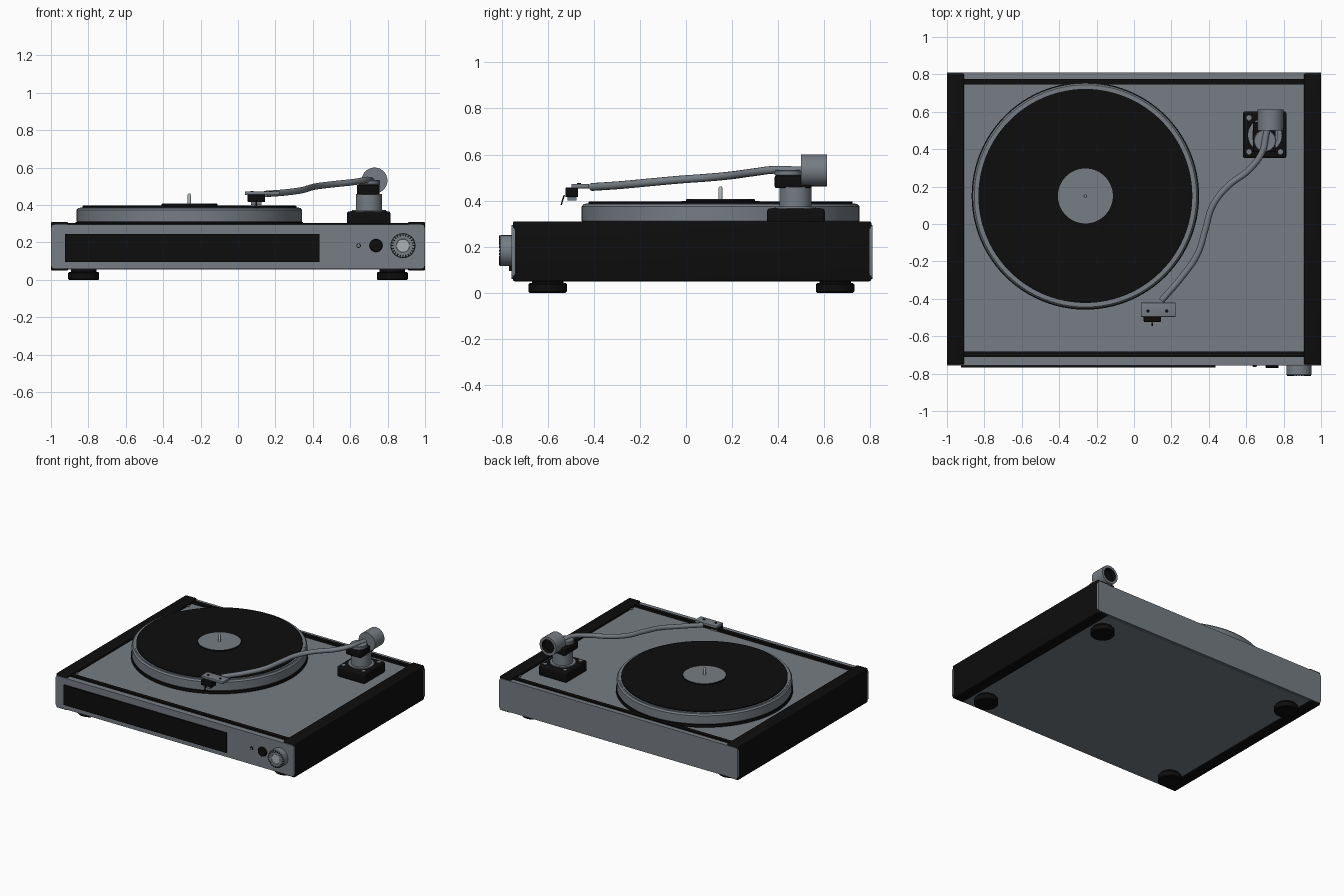
import bpy, bmesh, math
from mathutils import Matrix, Vector

if "Cube" in bpy.data.objects:
    bpy.data.objects.remove(bpy.data.objects["Cube"])


def material(name, rgb):
    m = bpy.data.materials.new(name)
    m.diffuse_color = (*rgb, 1)
    m.use_nodes = True
    m.node_tree.nodes["Principled BSDF"].inputs["Base Color"].default_value = m.diffuse_color
    return m


GREY = material("satin grey", (0.18, 0.205, 0.23))
BLACK = material("black", (0.004, 0.004, 0.004))
SILVER = material("light silver", (0.42, 0.45, 0.47))


def finish(bm, name, mats):
    bmesh.ops.recalc_face_normals(bm, faces=bm.faces)
    me = bpy.data.meshes.new(name)
    bm.to_mesh(me)
    bm.free()
    ob = bpy.data.objects.new(name, me)
    bpy.context.collection.objects.link(ob)
    for m in mats:
        me.materials.append(m)
    bpy.context.view_layer.objects.active = ob
    ob.select_set(True)
    bpy.ops.object.shade_smooth_by_angle(angle=math.radians(35))
    ob.select_set(False)
    return ob


def box(name, x, y, z, mat, bevel=0.0, rot=None):
    """Box given by its (min, max) ranges."""
    bm = bmesh.new()
    bmesh.ops.create_cube(bm, size=1)
    bmesh.ops.scale(bm, vec=(x[1] - x[0], y[1] - y[0], z[1] - z[0]), verts=bm.verts)
    if bevel:
        bmesh.ops.bevel(bm, geom=bm.edges[:], offset=bevel, segments=3, profile=0.5, affect='EDGES')
    if rot:
        bmesh.ops.transform(bm, matrix=rot, verts=bm.verts)
    bmesh.ops.translate(bm, vec=(sum(x) / 2, sum(y) / 2, sum(z) / 2), verts=bm.verts)
    return finish(bm, name, [mat])


def lathe(name, profile, loc, mats, segs=48, axis='Z', rule=None):
    """Spin (radius, height) points; rule(i) picks the material of band i."""
    bm = bmesh.new()
    rings = []
    for r, h in profile:
        if r == 0:
            rings.append([bm.verts.new((0, 0, h))] * segs)
        else:
            rings.append([bm.verts.new((r * math.cos(2 * math.pi * k / segs),
                                        r * math.sin(2 * math.pi * k / segs), h)) for k in range(segs)])
    for i, (a, b) in enumerate(zip(rings, rings[1:])):
        for k in range(segs):
            n = (k + 1) % segs
            f = bm.faces.new(list(dict.fromkeys((a[k], a[n], b[n], b[k]))))
            f.material_index = rule(i) if rule else 0
    turn = {'Z': Matrix(), 'FRONT': Matrix.Rotation(math.pi / 2, 4, 'X'),
            'BACK': Matrix.Rotation(-math.pi / 2, 4, 'X')}[axis]
    bmesh.ops.transform(bm, matrix=Matrix.Translation(loc) @ turn, verts=bm.verts)
    return finish(bm, name, mats)


def disc(name, r, h, loc, mat, segs=32, axis='Z', b=0.0):
    pts = [(0, 0), (r - b, 0), (r, b), (r, h - b), (r - b, h), (0, h)] if b else [(0, 0), (r, 0), (r, h), (0, h)]
    return lathe(name, pts, loc, [mat], segs, axis)


# Plinth: grey core, black side rails, grey front and back panels
box("plinth_core", (-0.92, 0.92), (-0.745, 0.795), (0.055, 0.288), GREY)
for s, n in ((-1, "left"), (1, "right")):
    box(n + "_rail", sorted((s * 0.908, s)), (-0.751, 0.804), (0.05, 0.31), BLACK, 0.008)
for n, y in (("front", (-0.757, -0.715)), ("back", (0.772, 0.81))):
    bm = bmesh.new()
    pts = []
    for cx, cz, a0 in ((0.98, 0.275, 0), (-0.98, 0.275, 90), (-0.98, 0.08, 180), (0.98, 0.08, 270)):
        for a in (0, 30, 60, 90):
            t = math.radians(a0 + a)
            pts.append((cx + 0.02 * math.cos(t), cz + 0.02 * math.sin(t)))
    # thin full-width face plate with rounded corners
    plate = (y[0], y[0] + 0.015) if n == "front" else (y[1] - 0.015, y[1])
    loops = [[bm.verts.new((px, yy, pz)) for px, pz in pts] for yy in plate]
    bm.faces.new(loops[0])
    bm.faces.new(loops[1])
    for k in range(len(pts)):
        j = (k + 1) % len(pts)
        bm.faces.new((loops[0][k], loops[0][j], loops[1][j], loops[1][k]))
    finish(bm, n + "_panel", [GREY])
    box(n + "_panel_lip", (-0.908, 0.908), y, (0.06, 0.295), GREY)
    bar = (-0.712, -0.682) if n == "front" else (0.745, 0.775)
    box(n + "_trim_bar", (-0.908, 0.908), bar, (0.28, 0.305), BLACK)

# Feet
for x in (-0.825, 0.825):
    for y in (-0.6, 0.647):
        disc("foot", 0.083, 0.042, (x, y, 0), BLACK, b=0.005)
        disc("foot_stem", 0.068, 0.025, (x, y, 0.035), BLACK)

# Side rail pins on the deck
for x in (-0.907, 0.907):
    for y in (-0.64, 0.7):
        disc("deck_pin", 0.012, 0.008, (x, y, 0.287), GREY, 16)

# Front controls
box("speaker_grille", (-0.925, 0.437), (-0.768, -0.75), (0.095, 0.245), BLACK)
disc("indicator_ring", 0.012, 0.008, (0.645, -0.755, 0.183), BLACK, 20, 'FRONT')
disc("indicator_light", 0.008, 0.01, (0.645, -0.755, 0.183), GREY, 20, 'FRONT')
disc("power_button", 0.035, 0.015, (0.738, -0.755, 0.183), BLACK, 32, 'FRONT', 0.003)
lathe("volume_knob", [(0, 0), (0.067, 0), (0.067, 0.05), (0.063, 0.055), (0.036, 0.055), (0.034, 0.053), (0, 0.053)],
      (0.882, -0.755, 0.183), [GREY, SILVER], 48, 'FRONT', lambda i: int(i >= 4))
for k in range(24):
    a = 2 * math.pi * k / 24
    c = Vector((0.882 + 0.058 * math.cos(a), -0.809, 0.183 + 0.058 * math.sin(a)))
    box("knob_notch", (c.x - 0.007, c.x + 0.007), (-0.8115, -0.807), (c.z - 0.003, c.z + 0.003),
        BLACK, 0, Matrix.Rotation(-a, 4, 'Y'))

# Platter, record, label and spindle
P = (-0.26, 0.15, 0)
disc("platter_base", 0.608, 0.03, (P[0], P[1], 0.28), BLACK, 96)
lathe("platter", [(0, 0.308), (0.6, 0.308), (0.603, 0.312), (0.603, 0.374), (0.594, 0.385), (0.582, 0.385),
                  (0.578, 0.378), (0, 0.378)], P, [GREY], 96)
lathe("platter_rim_ring", [(0.570, 0.38), (0.585, 0.38), (0.585, 0.388), (0.570, 0.388)], P, [GREY], 96)
groove = [(0, 0.38), (0.572, 0.38), (0.572, 0.395), (0.565, 0.397)]
for k in range(24):
    r = 0.555 - k * 0.016
    groove += [(r, 0.397), (r - 0.008, 0.3955)]
lathe("record", groove + [(0.165, 0.398), (0, 0.398)], P, [BLACK], 96)
disc("label_hub", 0.15, 0.012, (P[0], P[1], 0.393), BLACK, 64)
disc("record_label", 0.147, 0.003, (P[0], P[1], 0.404), GREY, 64)
lathe("spindle", [(0, 0.4), (0.009, 0.4), (0.009, 0.455), (0.005, 0.461), (0, 0.461)], P, [SILVER], 20)

# Tonearm mount
box("tonearm_base", (0.582, 0.815), (0.352, 0.602), (0.285, 0.366), BLACK, 0.012)
for x in (0.615, 0.783):
    for y in (0.386, 0.568):
        disc("base_screw", 0.014, 0.006, (x, y, 0.363), GREY, 20)
disc("tonearm_collar", 0.09, 0.012, (0.7, 0.475, 0.362), GREY, 40)
disc("tonearm_pillar", 0.07, 0.095, (0.7, 0.475, 0.365), GREY, 40)
box("pivot_block", (0.635, 0.757), (0.385, 0.545), (0.455, 0.508), BLACK, 0.006)
disc("pivot_cap", 0.06, 0.025, (0.7, 0.445, 0.508), GREY, 40, b=0.004)

# Counterweight with a dark recess at the back
lathe("counterweight", [(0, 0), (0.069, 0), (0.069, 0.112), (0.05, 0.112), (0.046, 0.085), (0, 0.085)],
      (0.73, 0.5, 0.531), [GREY, BLACK], 48, 'BACK', lambda i: int(i >= 3))

# S-shaped arm tube
path = [(0.715, 0.52, 0.53), (0.703, 0.46, 0.532), (0.688, 0.39, 0.534), (0.62, 0.294, 0.523), (0.5, 0.2, 0.51),
        (0.42, 0.096, 0.5), (0.382, -0.027, 0.491), (0.34, -0.16, 0.479), (0.26, -0.278, 0.468),
        (0.147, -0.41, 0.459)]
cu = bpy.data.curves.new("tonearm_tube", 'CURVE')
cu.dimensions = '3D'
cu.bevel_depth = 0.017
cu.bevel_resolution = 4
cu.use_fill_caps = True
sp = cu.splines.new('BEZIER')
sp.bezier_points.add(len(path) - 1)
for bp, co in zip(sp.bezier_points, path):
    bp.co = co
    bp.handle_left_type = bp.handle_right_type = 'AUTO'
cu.materials.append(GREY)
bpy.context.collection.objects.link(bpy.data.objects.new("tonearm_tube", cu))

# Headshell, cartridge and stylus
box("headshell", (0.037, 0.223), (-0.497, -0.42), (0.453, 0.473), GREY, 0.004)
for x in (0.075, 0.175):
    disc("headshell_screw", 0.009, 0.004, (x, -0.465, 0.472), BLACK, 16)
box("cartridge", (0.052, 0.145), (-0.523, -0.468), (0.415, 0.456), BLACK, 0.004)
box("stylus_holder", (0.07, 0.126), (-0.515, -0.475), (0.4, 0.418), GREY)
box("stylus", (0.094, 0.102), (-0.538, -0.532), (0.38, 0.425), BLACK, 0, Matrix.Rotation(-0.3, 4, 'X'))
